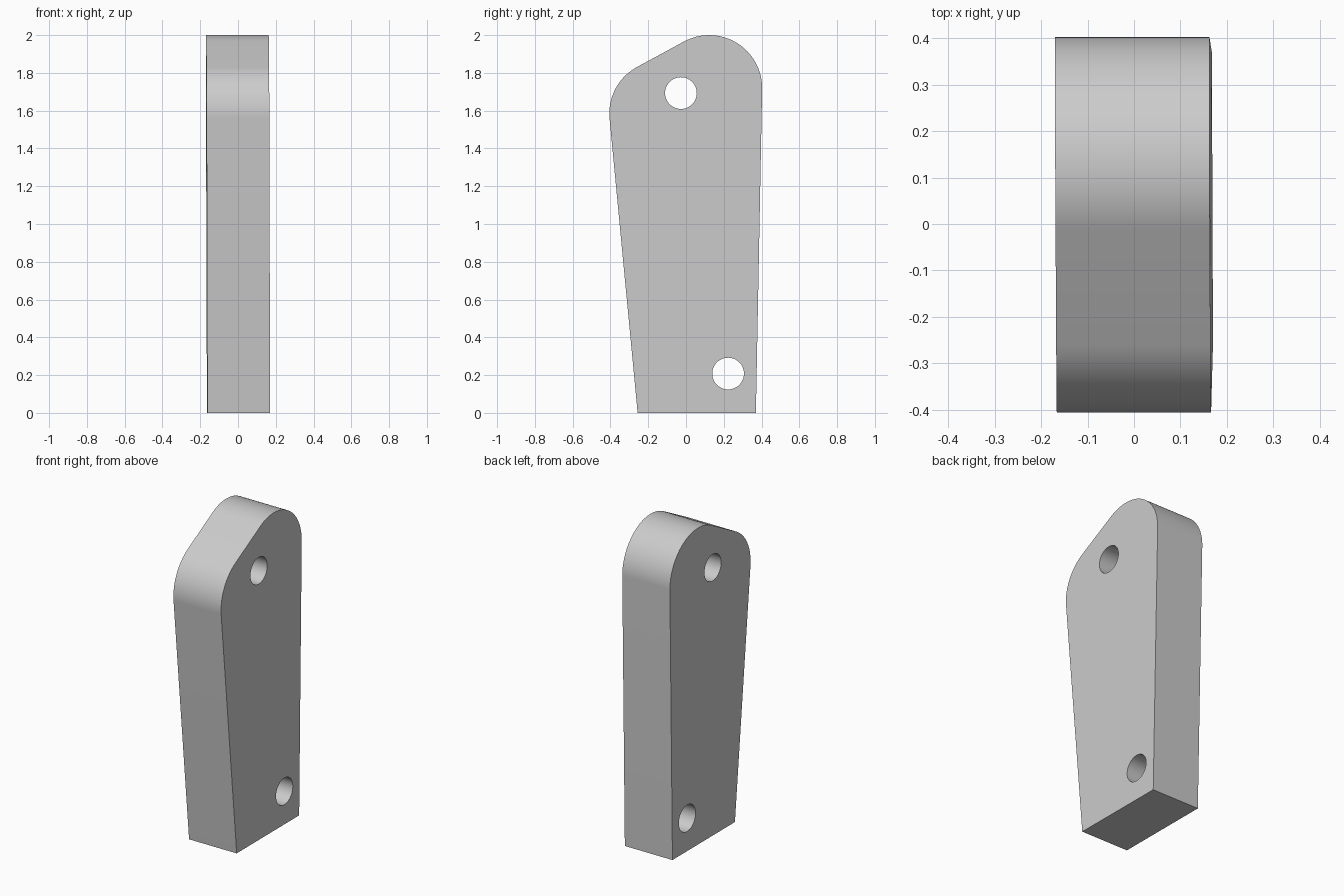
import bpy, bmesh, math
from mathutils import Vector

cube = bpy.data.objects.get("Cube")
if cube:
    bpy.data.objects.remove(cube, do_unlink=True)

HALF = 0.166  # half the plate thickness


def arc(cy, cz, radius, start, end, steps):
    """Points (y, z) along an arc, angles in degrees."""
    angles = [math.radians(start + (end - start) * i / steps) for i in range(steps + 1)]
    return [(cy + radius * math.cos(a), cz + radius * math.sin(a)) for a in angles]


# Outline: flat foot, tapered sides, two rounded shoulders joined by a slope
outline = [(-0.256, 0), (0.37, 0)]
outline += arc(0.123, 1.72, 0.28, -1, 118.3, 32)
outline += arc(-0.126, 1.585, 0.28, 118.3, 185.5, 20)

# Upper and lower bolt holes
holes = [arc(y, z, 0.084, 0, 360, 48)[:-1] for y, z in ((-0.027, 1.693), (0.223, 0.208))]

# Fill the outline around the holes, then extrude through the thickness
bm = bmesh.new()
for loop in [outline] + holes:
    verts = [bm.verts.new((-HALF, y, z)) for y, z in loop]
    for i, v in enumerate(verts):
        bm.edges.new((verts[i - 1], v))
bmesh.ops.triangle_fill(bm, edges=bm.edges[:], use_beauty=True, normal=Vector((-1, 0, 0)))
grown = bmesh.ops.extrude_face_region(bm, geom=bm.faces[:], use_keep_orig=True)
moved = [g for g in grown["geom"] if isinstance(g, bmesh.types.BMVert)]
bmesh.ops.translate(bm, verts=moved, vec=(2 * HALF, 0, 0))

# Very slight lean of the whole plate
for v in bm.verts:
    v.co.x -= 0.003 * (v.co.z - 1) + 0.004 * v.co.y
bmesh.ops.recalc_face_normals(bm, faces=bm.faces[:])

mesh = bpy.data.meshes.new("link_plate")
bm.to_mesh(mesh)
bm.free()
plate = bpy.data.objects.new("link_plate", mesh)
bpy.context.collection.objects.link(plate)

# Plain grey
grey = bpy.data.materials.new("grey")
grey.use_nodes = True
colour = (0.6, 0.6, 0.6, 1)
grey.diffuse_color = colour
grey.node_tree.nodes["Principled BSDF"].inputs["Base Color"].default_value = colour
mesh.materials.append(grey)

# Smooth rounded walls, sharp rims
bpy.ops.object.select_all(action="DESELECT")
plate.select_set(True)
bpy.context.view_layer.objects.active = plate
bpy.ops.object.shade_smooth_by_angle(angle=math.radians(30))
